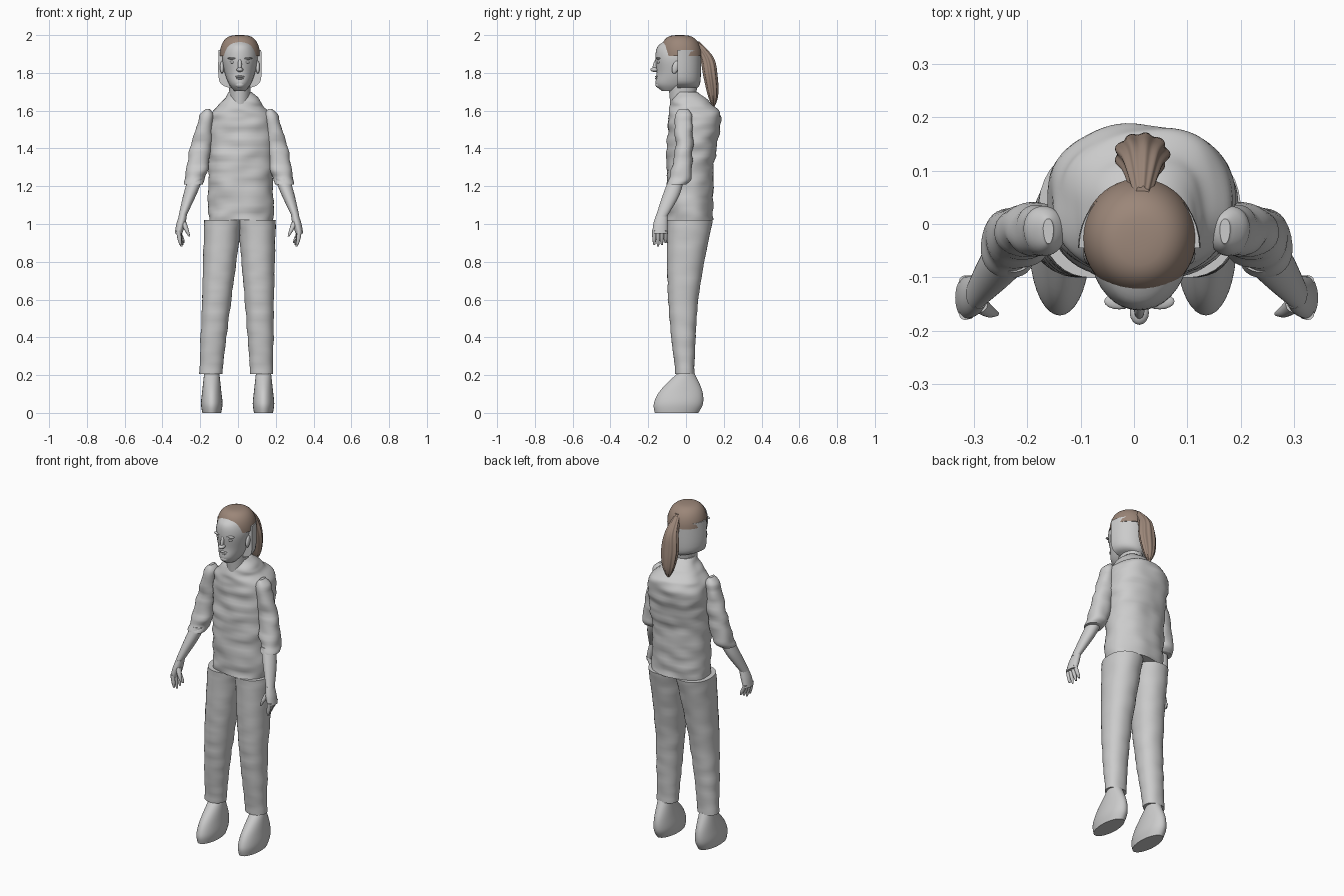
import bpy, bmesh, math
from mathutils import Vector, noise

cube = bpy.data.objects.get("Cube")
if cube:
    bpy.data.objects.remove(cube, do_unlink=True)


def material(name, red, green, blue):
    made = bpy.data.materials.new(name)
    made.use_nodes = True
    colour = (red, green, blue, 1)
    made.diffuse_color = colour
    made.node_tree.nodes["Principled BSDF"].inputs["Base Color"].default_value = colour
    return made


GREY = material("plain grey", .6, .6, .6)
BROWN = material("hair brown", .33, .24, .19)
MIDDLE = .01


def finish(name, bm, surface):
    mesh = bpy.data.meshes.new(name)
    bm.to_mesh(mesh)
    bm.free()
    mesh.materials.append(surface)
    part = bpy.data.objects.new(name, mesh)
    bpy.context.collection.objects.link(part)
    bpy.ops.object.select_all(action="DESELECT")
    part.select_set(True)
    bpy.context.view_layer.objects.active = part
    bpy.ops.object.shade_smooth_by_angle(angle=math.radians(45))


def smooth_rows(rows, steps):
    """Fill in a smooth run of rows between the given ones."""
    padded = [rows[0], *rows, rows[-1]]
    for before, start, end, after in zip(padded, padded[1:], padded[2:], padded[3:]):
        for step in range(steps):
            t = step / steps
            ease = t * t * (3 - 2 * t)
            leave, arrive = t * (1 - t) ** 2 / 2, t * t * (t - 1) / 2
            yield [b + (c - b) * ease + (c - a) * leave + (d - b) * arrive
                   for a, b, c, d in zip(before, start, end, after)]
    yield rows[-1]


def loft(name, rows, x_from=MIDDLE, x_to=None, surface=GREY, sides=36, steps=6,
         power=2, wrinkle=0, ridge=0, twin=None, cut_y=None):
    """Skin level rings (height, y, half width, half depth); x runs straight."""
    x_to = x_from if x_to is None else x_to
    first, last = rows[0][0], rows[-1][0]
    bm = bmesh.new()
    rings = []
    for z, y, wide, deep in smooth_rows(rows, steps):
        x = x_from + (x_to - x_from) * (z - first) / (last - first)
        ring = []
        for side in range(sides):
            angle = math.tau * side / sides
            c, s = math.cos(angle), math.sin(angle)
            reach = (abs(c) ** power + abs(s) ** power) ** (-1 / power)
            reach *= 1 + ridge * math.cos(9 * angle)
            point = Vector((x + c * reach * wide, y + s * reach * deep, z))
            fold = noise.noise(Vector((point.x, point.y, point.z * 2.5)) * 9)
            point += Vector((c, s, 0)) * fold * wrinkle
            if twin:
                point.x = twin(z) - point.x
            ring.append(bm.verts.new(point))
        rings.append(ring)
    for low, high in zip(rings, rings[1:]):
        for k in range(sides):
            bm.faces.new((low[k - 1], low[k], high[k], high[k - 1]))
    bm.faces.new(rings[0])
    bm.faces.new(rings[-1])
    if cut_y is not None:
        everything = bm.verts[:] + bm.edges[:] + bm.faces[:]
        cut = bmesh.ops.bisect_plane(bm, geom=everything, plane_co=(0, cut_y, 0),
                                     plane_no=(0, -1, 0), clear_outer=True)
        rim = [e for e in cut["geom_cut"] if isinstance(e, bmesh.types.BMEdge)]
        bmesh.ops.holes_fill(bm, edges=rim, sides=0)
    bmesh.ops.recalc_face_normals(bm, faces=bm.faces)
    finish(name, bm, surface)


def blob(name, centre, size, tilt=0):
    """Small ellipsoid for a facial feature, leaning along y by tilt."""
    bm = bmesh.new()
    bmesh.ops.create_uvsphere(bm, u_segments=16, v_segments=10, radius=1)
    for vert in bm.verts:
        vert.co = Vector(a * b for a, b in zip(vert.co, size))
        vert.co.y += tilt * vert.co.z
        vert.co += Vector(centre)
    finish(name, bm, GREY)


# Shirt and neck
loft("shirt", [(1.02, .02, .17, .12), (1.3, .023, .17, .125), (1.55, .045, .17, .14),
               (1.63, .03, .12, .11), (1.7, 0, .06, .06)],
     x_from=.015, sides=72, steps=14, power=2.3, wrinkle=.012)
loft("neck", [(1.6, -.02, .05, .06), (1.76, -.015, .06, .08)])

# Head and face
loft("head", [(1.705, -.08, .03, .05), (1.74, -.06, .057, .1), (1.8, -.045, .08, .11),
              (1.88, -.046, .093, .116), (1.94, -.045, .078, .105), (1.975, -.045, .045, .055)])
blob("nose_bridge", (MIDDLE, -.16, 1.845), (.01, .014, .04), tilt=.3)
blob("nose_tip", (MIDDLE, -.166, 1.817), (.018, .023, .012))
blob("upper_lip", (MIDDLE, -.15, 1.78), (.025, .014, .006))
blob("lower_lip", (MIDDLE, -.15, 1.77), (.02, .014, .006))
blob("chin", (MIDDLE, -.14, 1.737), (.026, .022, .018))
for label, way in (("left", 1), ("right", -1)):
    blob(label + "_eye", (MIDDLE + way * .036, -.142, 1.857), (.016, .012, .008))
    blob(label + "_brow", (MIDDLE + way * .038, -.145, 1.877), (.028, .015, .006))
    blob(label + "_ear", (MIDDLE + way * .095, -.056, 1.83), (.01, .018, .034), tilt=.2)

# Half-round back of the head
loft("head_back", [(1.72, -.045, .055, .105), (1.76, -.045, .11, .122),
                   (1.92, -.045, .113, .125)], cut_y=-.045)

# Hair: a domed cap and a ridged ponytail
dome = []
for step in range(9):
    angle = math.radians(11 * step)
    spread = math.cos(angle) ** .6 if step < 8 else .15
    dome.append((1.89 + .11 * min(1, math.sin(angle)), -.025 - .001 * step,
                 .107 * spread, .11 * spread))
loft("hair_cap", dome, surface=BROWN, sides=48, steps=2)
loft("ponytail", [(1.965, .05, .015, .02), (1.88, .11, .035, .035), (1.78, .13, .05, .036),
                  (1.68, .143, .035, .026), (1.62, .145, .006, .006)],
     x_from=.015, surface=BROWN, sides=72, ridge=.07)

# Limbs: the left set, then the mirrored right set
limb_sets = (("left", None, None, None),
             ("right", lambda z: .01, lambda z: .05 * z - .03, lambda z: -.004))
for label, arm, leg, foot in limb_sets:
    loft(label + "_sleeve", [(1.61, -.015, .015, .03), (1.57, -.015, .035, .045),
                             (1.4, -.01, .055, .045), (1.26, -.025, .058, .058),
                             (1.21, -.05, .05, .05)],
         x_from=.17, x_to=.245, steps=8, power=2.2, wrinkle=.012, twin=arm)
    loft(label + "_forearm", [(1.24, -.05, .04, .04), (1.15, -.08, .034, .044),
                              (1.04, -.13, .02, .03)], x_from=.235, x_to=.305, twin=arm)
    loft(label + "_palm", [(1.05, -.128, .02, .03), (1, -.135, .024, .038),
                           (.95, -.138, .02, .04)], x_from=.3, x_to=.325, twin=arm)
    for place, finger in enumerate(("index", "middle", "ring", "little")):
        y = .02 * place - .168
        tip = .88 + .01 * abs(place - 1)
        loft(f"{label}_{finger}_finger", [(.965, y, .012, .012), (.92, y, .011, .01),
                                          (tip, y, .005, .005)],
             x_from=.326, x_to=.315 - .006 * place, sides=12, twin=arm)
    loft(label + "_thumb", [(1.01, -.15, .016, .016), (.97, -.163, .012, .012),
                            (.935, -.168, .005, .005)],
         x_from=.3, x_to=.268, sides=12, twin=arm)
    loft(label + "_trouser_leg", [(1.02, .02, .1, .12), (.6, -.015, .078, .08),
                                  (.205, -.005, .06, .05)],
         x_from=.1, x_to=.125, steps=20, power=2.2, wrinkle=.004, twin=leg)
    loft(label + "_shoe", [(0, -.05, .05, .115), (.05, -.04, .057, .13),
                           (.12, -.025, .05, .11), (.21, 0, .04, .045)],
         x_from=.135, twin=foot)
